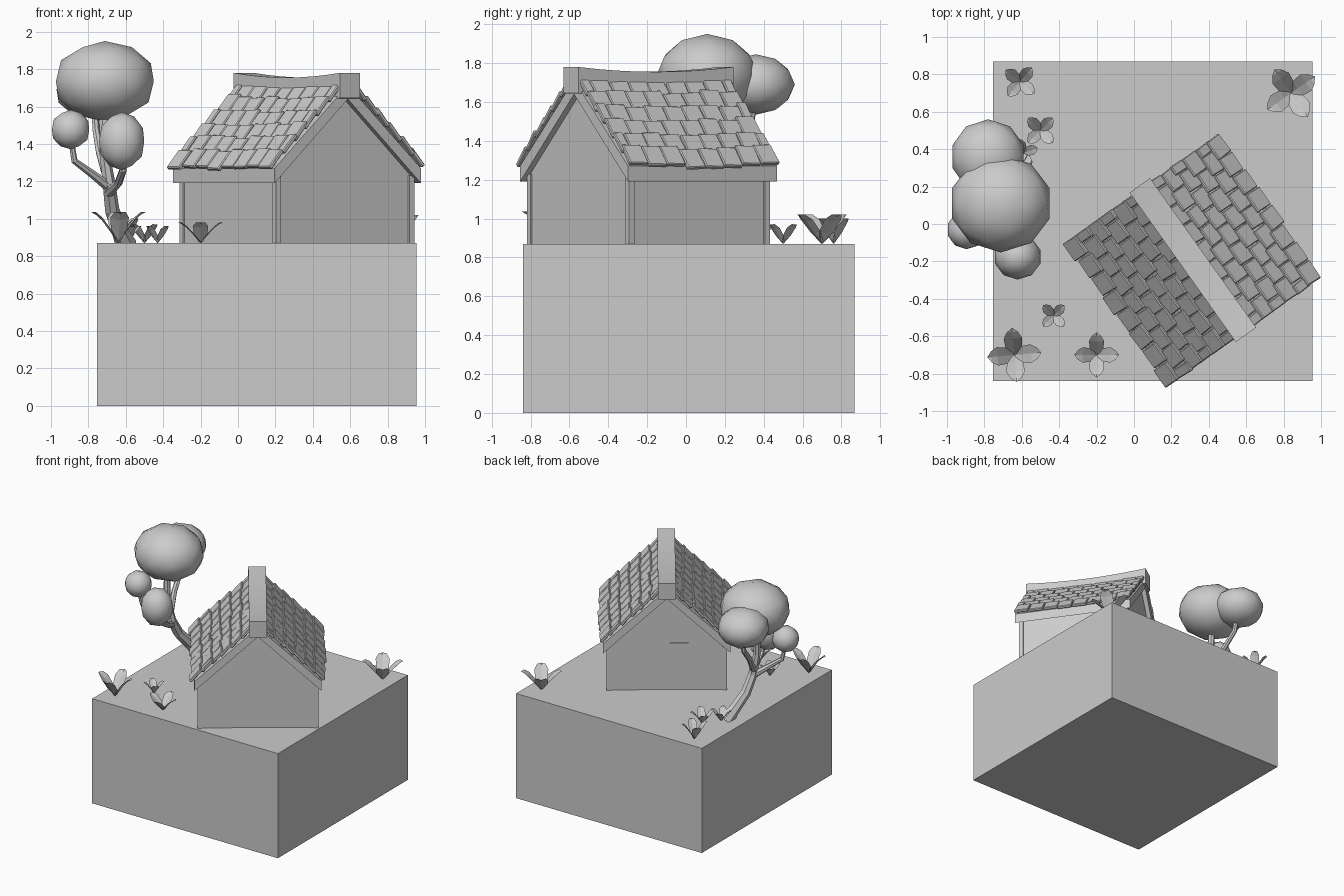
import bpy, bmesh, math, random
from mathutils import Matrix, Vector

if "Cube" in bpy.data.objects:
    bpy.data.objects.remove(bpy.data.objects["Cube"])

random.seed(4)
GROUND = 0.87
# house frame: local x across the gable, local y along the ridge
HOUSE = Matrix.Translation((0.315, -0.193, 0)) @ Matrix.Rotation(math.radians(35.4), 4, 'Z')


def finish(name, bm, matrix=Matrix(), smooth=False):
    bmesh.ops.recalc_face_normals(bm, faces=bm.faces)
    me = bpy.data.meshes.new(name)
    bm.to_mesh(me)
    bm.free()
    ob = bpy.data.objects.new(name, me)
    bpy.context.collection.objects.link(ob)
    ob.matrix_world = matrix
    if smooth:
        me.polygons.foreach_set("use_smooth", [True] * len(me.polygons))
    return ob


def add_box(bm, lo, hi, matrix=Matrix()):
    lo, hi = Vector(lo), Vector(hi)
    m = matrix @ Matrix.Translation((lo + hi) / 2) @ Matrix.Diagonal((*(hi - lo), 1))
    return bmesh.ops.create_cube(bm, size=1, matrix=m)['verts']


def prism(name, profile, half):
    """Extrude an x-z profile along the ridge direction."""
    bm = bmesh.new()
    face = bm.faces.new([bm.verts.new((x, -half, z)) for x, z in profile])
    out = bmesh.ops.extrude_face_region(bm, geom=[face])['geom']
    bmesh.ops.translate(bm, vec=(0, 2 * half, 0),
                        verts=[g for g in out if isinstance(g, bmesh.types.BMVert)])
    return finish(name, bm, HOUSE)


# ground block
bm = bmesh.new()
add_box(bm, (-0.753, -0.84, 0), (0.955, 0.868, GROUND))
finish("ground_block", bm)

# house walls with gables
prism("house_walls", [(-0.445, GROUND), (0.445, GROUND), (0.445, 1.23), (0, 1.66), (-0.445, 1.23)], 0.435)

# corner posts
bm = bmesh.new()
for sx in (-1, 1):
    for sy in (-1, 1):
        add_box(bm, (sx * 0.438 - 0.017, sy * 0.428 - 0.017, GROUND),
                (sx * 0.438 + 0.017, sy * 0.428 + 0.017, 1.23))
finish("corner_posts", bm, HOUSE)

# shallow shutters on the rear gable
bm = bmesh.new()
for x in (-0.095, 0.095):
    add_box(bm, (x - 0.07, 0.43, 0.95), (x + 0.07, 0.438, 1.26))
finish("rear_shutters", bm, HOUSE)

# roof boards with vertical eave faces
prism("roof_boards", [(-0.48, 1.19), (-0.48, 1.27), (0, 1.715), (0.48, 1.27), (0.48, 1.19), (0, 1.64)], 0.47)

# staggered rows of roof tiles on both slopes
bm = bmesh.new()
slope = math.atan2(0.445, 0.48)
rows, cols, half = 6, 8, 0.475
for side in (0, math.pi):
    for r in range(rows):
        d = 0.105 * r - 0.012
        step = 2 * half / cols
        edges = [-half + step * i for i in range(cols + 1)]
        if r % 2:
            edges = [-half] + [e + step / 2 for e in edges[:-1]] + [half]
        for a, b in zip(edges, edges[1:]):
            slip = random.uniform(-0.012, 0.012)
            mid = (a + b) / 2
            sag = -0.014 * (1 - (mid / half) ** 2)
            m = (Matrix.Rotation(side, 4, 'Z') @ Matrix.Translation((0.48, mid, 1.272 + sag))
                 @ Matrix.Rotation(slope, 4, 'Y') @ Matrix.Translation((-d + slip, 0, 0.006))
                 @ Matrix.Rotation(random.uniform(-0.05, 0.05), 4, 'Z')
                 @ Matrix.Rotation(math.radians(7), 4, 'Y') @ Matrix.Rotation(math.radians(-14), 4, 'Y'))
            m = m @ Matrix.Rotation(math.radians(14), 4, 'Y')
            w = (b - a) / 2 - 0.002
            vs = add_box(bm, (-0.125, -w, 0.004), (0, w, 0.027), m)
            es = {e for v in vs for e in v.link_edges}
            bmesh.ops.bevel(bm, geom=list(es), offset=0.005, segments=1, affect='EDGES')
finish("roof_tiles", bm, HOUSE)

# sagging ridge beam
bm = bmesh.new()
rings = []
for i in range(9):
    y = -0.49 + 0.98 * i / 8
    sag = -0.025 * (1 - (y / 0.49) ** 2)
    rings.append([bm.verts.new((x, y, z + sag)) for x, z in
                  ((-0.067, 1.645), (0.067, 1.645), (0.067, 1.78), (-0.067, 1.78))])
for p, q in zip(rings, rings[1:]):
    for j in range(4):
        bm.faces.new((p[j], p[(j + 1) % 4], q[(j + 1) % 4], q[j]))
bm.faces.new(rings[0])
bm.faces.new(rings[-1])
finish("ridge_beam", bm, HOUSE)


# tree trunk and branches: (x, y, z, radius)
def tube(name, pts, sides=7):
    bm = bmesh.new()
    rings = []
    for i, p in enumerate(pts):
        a, b = Vector(pts[max(i - 1, 0)][:3]), Vector(pts[min(i + 1, len(pts) - 1)][:3])
        rot = Vector((0, 0, 1)).rotation_difference(b - a).to_matrix()
        rings.append([bm.verts.new(Vector(p[:3]) + rot @ Vector(
            (p[3] * math.cos(k * math.tau / sides), p[3] * math.sin(k * math.tau / sides), 0)))
            for k in range(sides)])
    for p, q in zip(rings, rings[1:]):
        for j in range(sides):
            bm.faces.new((p[j], p[(j + 1) % sides], q[(j + 1) % sides], q[j]))
    bm.faces.new(rings[0])
    bm.faces.new(rings[-1])
    return finish(name, bm)


tube("tree_trunk", [(-0.60, 0.34, 0.86, 0.06), (-0.635, 0.27, 0.94, 0.045), (-0.675, 0.18, 1.05, 0.04),
                    (-0.69, 0.11, 1.18, 0.036), (-0.715, 0.09, 1.35, 0.028), (-0.72, 0.1, 1.65, 0.025)])
tube("left_branch", [(-0.69, 0.11, 1.17, 0.028), (-0.78, 0.05, 1.24, 0.022),
                     (-0.875, -0.01, 1.31, 0.018), (-0.895, -0.03, 1.43, 0.015)])
tube("front_branch", [(-0.69, 0.12, 1.14, 0.028), (-0.64, 0.0, 1.19, 0.022),
                      (-0.615, -0.12, 1.26, 0.02), (-0.625, -0.17, 1.38, 0.016)])
tube("rear_branch", [(-0.70, 0.11, 1.22, 0.025), (-0.74, 0.22, 1.36, 0.022),
                     (-0.76, 0.33, 1.48, 0.02), (-0.77, 0.36, 1.66, 0.018)])

# rounded foliage: centre, radii
for name, c, r in (("crown_main", (-0.712, 0.11, 1.735), (0.275, 0.262, 0.215)),
                   ("crown_rear", (-0.78, 0.36, 1.69), (0.2, 0.2, 0.155)),
                   ("crown_left", (-0.895, -0.03, 1.477), (0.105, 0.105, 0.105)),
                   ("crown_front", (-0.622, -0.175, 1.415), (0.127, 0.122, 0.155))):
    bm = bmesh.new()
    bmesh.ops.create_icosphere(bm, subdivisions=2, radius=1,
                               matrix=Matrix.Translation(c) @ Matrix.Diagonal((*r, 1)))
    finish(name, bm, smooth=True)

# leafy plants: x, y, leaf reach, height, turn in degrees
LEAF = ((0.02, 0.0, 0.10), (0.28, 0.35, 0.30), (0.62, 0.75, 0.34), (0.85, 0.93, 0.2), (1.0, 1.0, 0.0))
for i, (px, py, reach, height, turn) in enumerate((
        (-0.61, 0.76, 0.10, 0.13, 50), (-0.50, 0.50, 0.095, 0.10, 45), (0.84, 0.70, 0.155, 0.15, 35),
        (-0.64, -0.70, 0.145, 0.165, 5), (-0.43, -0.49, 0.08, 0.09, 45),
        (-0.20, -0.70, 0.12, 0.11, 0), (-0.59, 0.38, 0.08, 0.09, 20))):
    bm = bmesh.new()
    for k in range(4):
        rot = Matrix.Rotation(math.radians(turn + 90 * k), 3, 'Z')
        rows_v = []
        for t, h, w in LEAF:
            offs = ((-w, 0.08), (0, 0), (w, 0.08)) if w else ((0, 0),)
            rows_v.append([bm.verts.new(rot @ Vector((t * reach, o * reach, (h + lift) * height)))
                           for o, lift in offs])
        for p, q in zip(rows_v, rows_v[1:]):
            for j in (0, 1):
                tip = [q[j + 1], q[j]] if len(q) == 3 else [q[0]]
                bm.faces.new([p[j], p[j + 1]] + tip)
    finish(f"plant_{i + 1}", bm, Matrix.Translation((px, py, GROUND)))
